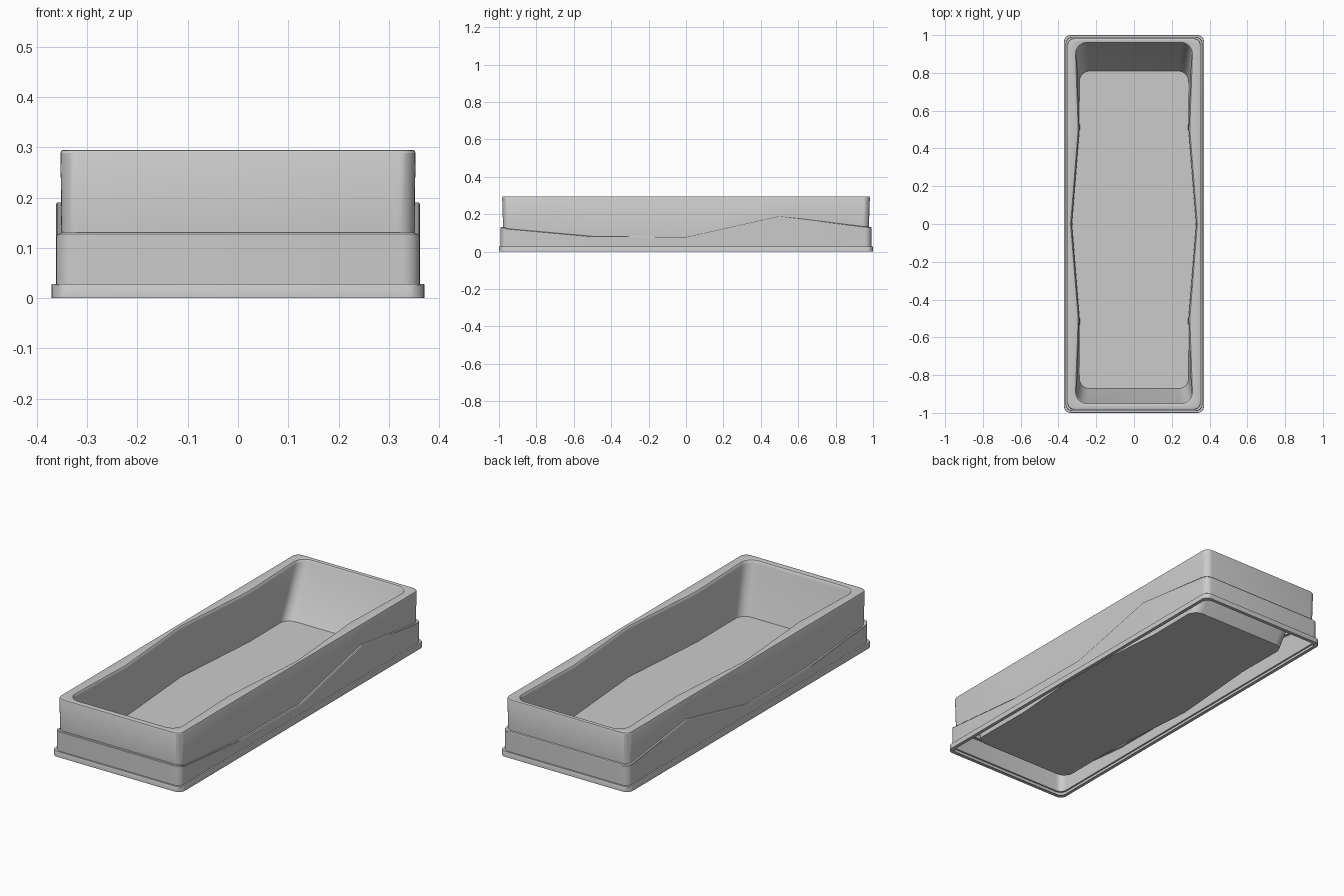
import bpy, bmesh, math

if "Cube" in bpy.data.objects:
    bpy.data.objects.remove(bpy.data.objects["Cube"])

WAVE_Y = (0.5, 0.0, -0.5)
SEAM = [(-1.0, .131), (-.975, .13), (-.94, .118), (-.5, .082), (0, .078), (.5, .19), (.95, .134), (1.0, .131)]


def seam_z(y):
    """Height of the wavy step along the outside."""
    for (y0, z0), (y1, z1) in zip(SEAM, SEAM[1:]):
        if y <= y1:
            return z0 + (z1 - z0) * max(0, y - y0) / (y1 - y0)
    return SEAM[-1][1]


def outline(hx, front, back, r, z, mids=None, steps=6):
    """Rounded rectangle, anticlockwise; mids = half widths at WAVE_Y; z = number or function of y."""
    mids = mids or (hx,) * 3
    side = list(zip(mids, WAVE_Y))
    pts = []

    def arc(cx, cy, a0):
        for i in range(steps + 1):
            a = math.radians(a0 + 90 * i / steps)
            pts.append((cx + r * math.cos(a), cy + r * math.sin(a)))
    arc(hx - r, front + r, -90)
    pts.extend(reversed(side))
    arc(hx - r, back - r, 0)
    arc(-hx + r, back - r, 90)
    pts.extend((-x, y) for x, y in side)
    arc(-hx + r, front + r, 180)
    return [(x, y, z(y) if callable(z) else z) for x, y in pts]


def loft(name, rings, cap=False):
    bm = bmesh.new()
    loops = [[bm.verts.new(p) for p in ring] for ring in rings]
    n = len(loops[0])
    for a, b in zip(loops, loops[1:]):
        for i in range(n):
            j = (i + 1) % n
            bm.faces.new((a[i], a[j], b[j], b[i]))
    if cap:
        bm.faces.new(loops[-1])
    mesh = bpy.data.meshes.new(name)
    bm.to_mesh(mesh)
    bm.free()
    obj = bpy.data.objects.new(name, mesh)
    bpy.context.collection.objects.link(obj)
    bpy.ops.object.select_all(action='DESELECT')
    obj.select_set(True)
    bpy.context.view_layer.objects.active = obj
    bpy.ops.object.shade_smooth_by_angle(angle=math.radians(30))
    return obj


def outer(hx, hy, z, r=.035):
    return outline(hx, -hy, hy, r, z)


def inner(grow, z, hx=.303, front=-.945, back=.955, mids=(.289, .329, .289)):
    return outline(hx + grow, front - grow, back + grow, .055 + grow, z, [m + grow for m in mids])


# Foot flange around the open underside
loft("base_flange", [
    outer(.353, .982, .0), outer(.371, 1.0, 0), outer(.371, 1.0, .026),
    outer(.370, .999, .028), outer(.362, .991, .028)])

# Lower skirt, ending in the wavy step
loft("lower_skirt", [
    outer(.362, .991, .028), outer(.362, .991, lambda y: seam_z(y) - .003),
    outer(.360, .989, seam_z), outer(.351, .978, seam_z)])

# Upper wall, rolled rim and basin down to the floor
loft("upper_wall_and_basin", [
    outer(.351, .978, seam_z), outer(.353, .983, .289),
    outer(.351, .981, .2935), outer(.347, .977, .295),
    inner(.012, .295), inner(.0065, .293), inner(.002, .287), inner(0, .277),
    inner(0, .035, .289, -.872, .81, (.287, .327, .287))], cap=True)
